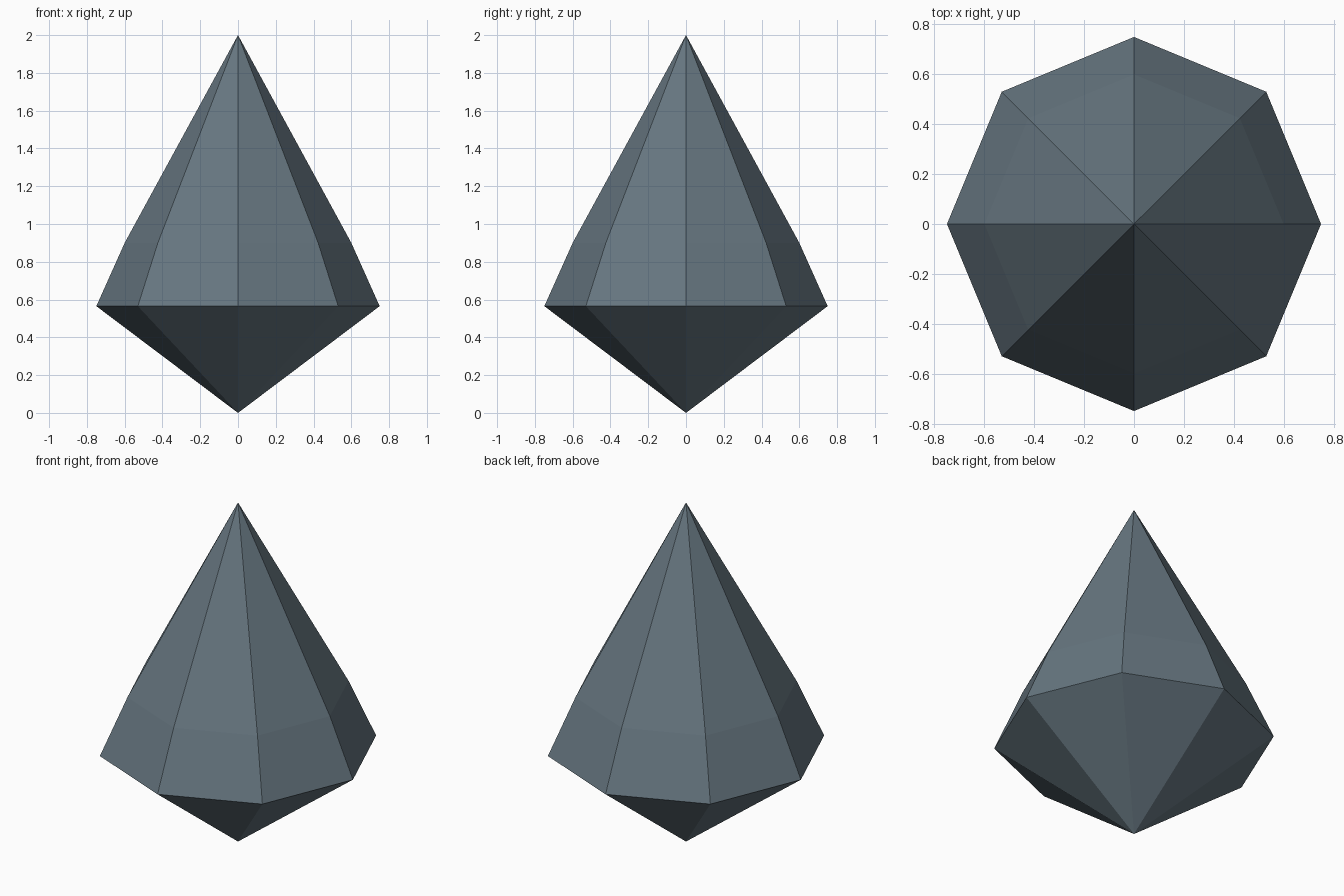
import bpy, bmesh, math

if "Cube" in bpy.data.objects:
    bpy.data.objects.remove(bpy.data.objects["Cube"])

SIDES = 8
mat = bpy.data.materials.new("slate blue grey")
mat.diffuse_color = (0.133, 0.181, 0.216, 1.0)
mat.use_nodes = True
mat.node_tree.nodes["Principled BSDF"].inputs["Base Color"].default_value = mat.diffuse_color

# Faceted crystal: two tips joined by octagonal rings (radius, height)
rings = [(0.75, 0.565), (0.60, 0.90)]
bm = bmesh.new()
bottom = bm.verts.new((0, 0, 0))
top = bm.verts.new((0, 0, 2))
loops = [[bm.verts.new((r * math.cos(math.tau * i / SIDES),
                        r * math.sin(math.tau * i / SIDES), z))
          for i in range(SIDES)] for r, z in rings]
low, high = loops
for i in range(SIDES):
    j = (i + 1) % SIDES
    bm.faces.new((bottom, low[j], low[i]))
    bm.faces.new((low[i], low[j], high[j], high[i]))
    bm.faces.new((high[i], high[j], top))
bmesh.ops.recalc_face_normals(bm, faces=bm.faces)

mesh = bpy.data.meshes.new("crystal")
bm.to_mesh(mesh)
bm.free()
mesh.materials.append(mat)
bpy.context.collection.objects.link(bpy.data.objects.new("crystal", mesh))
